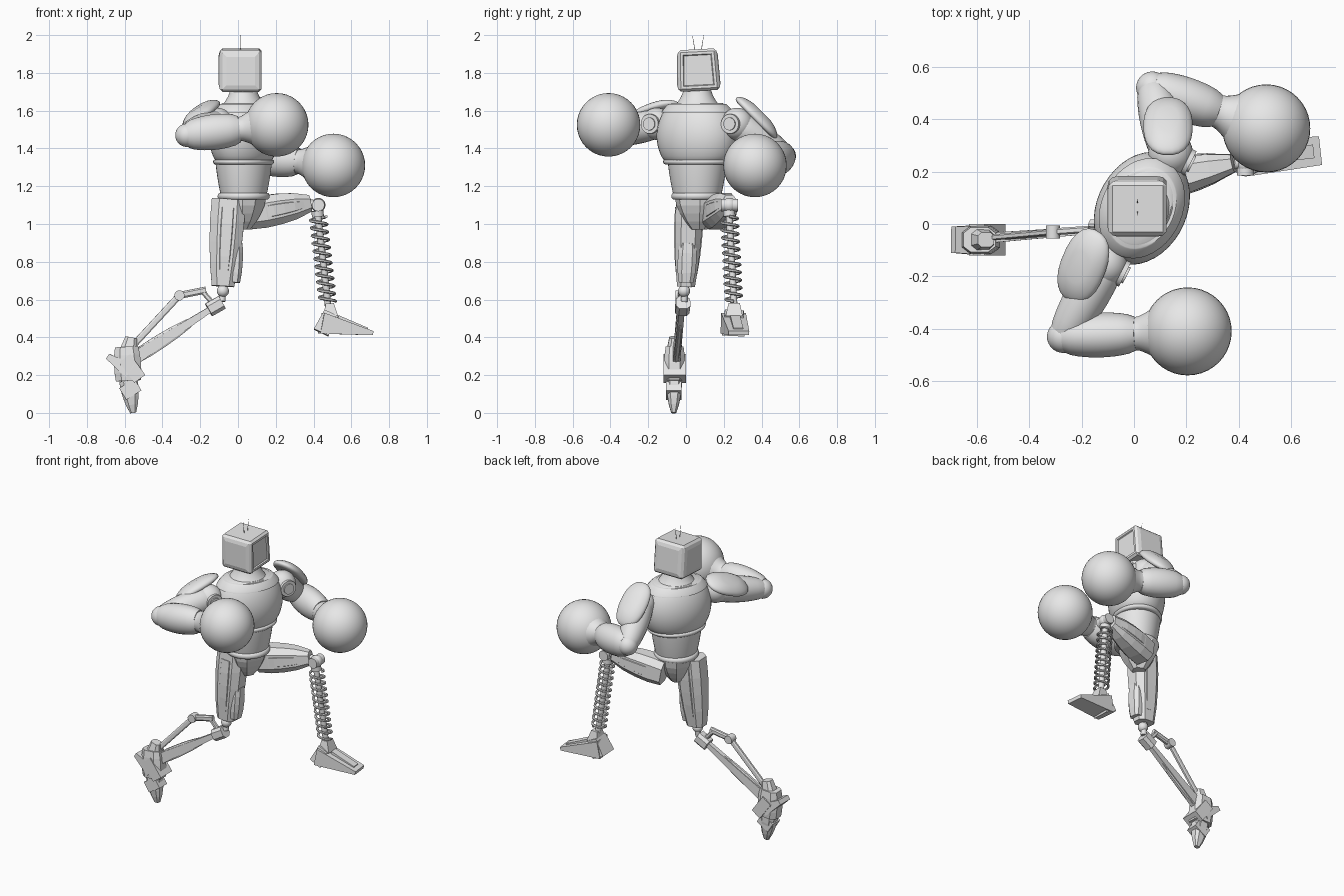
import bpy, bmesh, math
from mathutils import Vector, Matrix

cube = bpy.data.objects.get("Cube")
if cube:
    bpy.data.objects.remove(cube)

grey = bpy.data.materials.new("plain grey")
grey.use_nodes = True
grey.diffuse_color = (.8, .8, .8, 1)
grey.node_tree.nodes["Principled BSDF"].inputs["Base Color"].default_value = grey.diffuse_color


def point(x, y, z):
    return Vector((x, y, z))


def finish(bm, name, smooth):
    bmesh.ops.recalc_face_normals(bm, faces=bm.faces)
    mesh = bpy.data.meshes.new(name)
    bm.to_mesh(mesh)
    bm.free()
    mesh.materials.append(grey)
    part = bpy.data.objects.new(name, mesh)
    bpy.context.collection.objects.link(part)
    if smooth:
        bpy.ops.object.select_all(action='DESELECT')
        part.select_set(True)
        bpy.context.view_layer.objects.active = part
        bpy.ops.object.shade_smooth_by_angle(angle=math.radians(40))


def skin(name, path, sizes, sides, up, power, smooth):
    """Skin rings of the given half width and half height set square to a path."""
    bm = bmesh.new()
    rings = []
    for i, (centre, (width, height)) in enumerate(zip(path, sizes)):
        along = path[min(i + 1, len(path) - 1)] - path[max(i - 1, 0)]
        across = along.cross(up).normalized()
        above = across.cross(along).normalized()
        ring = []
        for k in range(sides):
            angle = math.tau * (k + .5) / sides
            c, s = math.cos(angle), math.sin(angle)
            c = math.copysign(abs(c) ** power, c)
            s = math.copysign(abs(s) ** power, s)
            ring.append(bm.verts.new(centre + across * c * width + above * s * height))
        rings.append(ring)
    for low, high in zip(rings, rings[1:]):
        for k in range(sides):
            j = (k + 1) % sides
            bm.faces.new((low[k], low[j], high[j], high[k]))
    bm.faces.new(rings[0])
    bm.faces.new(rings[-1])
    finish(bm, name, smooth)


def limb(name, start, end, width, end_width=None, bulge=0, depth=1, end_depth=None,
         sides=24, up=None, power=1, smooth=True, steps=10):
    """Tapered part between two points, swelling by bulge at its middle."""
    end_width = width if end_width is None else end_width
    end_depth = depth if end_depth is None else end_depth
    if up is None:
        steep = abs((end - start).normalized().z) > .8
        up = point(1, 0, 0) if steep else point(0, 0, 1)
    path, sizes = [], []
    for i in range(steps + 1):
        t = i / steps
        size = width + (end_width - width) * t + bulge * math.sin(math.pi * t) ** .6
        path.append(start.lerp(end, t))
        sizes.append((size, size * (depth + (end_depth - depth) * t)))
    skin(name, path, sizes, sides, up, power, smooth)


def plate(name, start, end, width, end_width=None, bulge=0, **shape):
    """Flat-faced limb with chamfered corners."""
    limb(name, start, end, width, end_width, bulge, sides=8, power=.7, smooth=False, steps=4, **shape)


def block(name, start, end, width, end_width=None, **shape):
    """Four-sided tapered box."""
    limb(name, start, end, width, end_width, sides=4, power=0, smooth=False, steps=1, **shape)


def ball(name, centre, radius):
    bm = bmesh.new()
    bmesh.ops.create_uvsphere(bm, u_segments=40, v_segments=20, radius=radius)
    bmesh.ops.translate(bm, verts=bm.verts, vec=centre)
    finish(bm, name, True)


# Head: bevelled box with a recessed screen and raised side panels
bm = bmesh.new()
bmesh.ops.create_cube(bm, size=.22)
for vert in bm.verts:
    if vert.co.z > 0:
        vert.co.y *= .92
bmesh.ops.bevel(bm, geom=bm.edges[:], offset=.013, segments=1, affect='EDGES')
bm.normal_update()
large = [f for f in bm.faces if f.calc_area() > .02]
screen = [f for f in large if f.normal.x > .9]
panels = [f for f in large if f.normal.x < -.9 or abs(f.normal.y) > .9]
bmesh.ops.inset_individual(bm, faces=screen, thickness=.02)
bmesh.ops.inset_individual(bm, faces=screen, thickness=.006, depth=-.008)
bmesh.ops.inset_individual(bm, faces=panels, thickness=.03, depth=.006)
bmesh.ops.rotate(bm, verts=bm.verts, matrix=Matrix.Rotation(math.radians(3), 3, 'X'))
head = point(.014, .064, 1.815)
bmesh.ops.translate(bm, verts=bm.verts, vec=head)
finish(bm, "head", False)
for side, lean in (("right", -.03), ("left", .03)):
    limb(side + "_antenna", head, head + point(0, lean, .185), .004, .001, sides=6)

# Torso: stacked oval sections that face partly to the right
facing = point(.89, -.45, 0)


def torso(name, low, high, width, end_width, bulge, depth):
    limb(name, point(.03, .06, low), point(.03, .06, high), width, end_width, bulge, depth,
         sides=40, up=facing, steps=16)


torso("chest", 1.32, 1.64, .16, .14, .075, .76)
torso("chest_rim", 1.315, 1.34, .175, .18, .01, .82)
torso("collar", 1.59, 1.635, .2, .16, .004, .77)
torso("neck", 1.61, 1.73, .14, .075, -.018, .95)
torso("abdomen", 1.14, 1.33, .125, .158, .004, .93)
torso("belt", 1.13, 1.165, .128, .128, .01, 1)
plate("pelvis", point(.02, .07, .97), point(.02, .07, 1.14), .04, .12, .015, up=facing)


# Arms: shoulder ball with front disc, domed pad, upper arm, forearm and round fist
def arm(side, shoulder, elbow, fist, pad, normal, axis):
    ball(side + "_shoulder", shoulder, .085)
    for name, radius, reach in (("_shoulder_disc", .052, .085), ("_shoulder_cap", .034, .093)):
        limb(side + name, shoulder, shoulder + facing * reach, radius, steps=1)
    normal.normalize()
    limb(side + "_shoulder_pad", pad - normal * .02, pad + normal * .04, .08, .04, .03,
         depth=1.6, up=axis, power=.85)
    limb(side + "_upper_arm", shoulder, elbow, .07, .055, .02)
    ball(side + "_elbow", elbow, .062)
    reach = (fist - elbow).normalized()
    wrist = fist - reach * .2
    limb(side + "_forearm", elbow, wrist, .06, .064, .024, depth=1.1)
    limb(side + "_cuff", wrist, fist - reach * .06, .064, .155, -.014)
    ball(side + "_fist", fist, .168)


arm("right", point(-.11, -.155, 1.53), point(-.27, -.43, 1.47), point(.205, -.41, 1.525),
    point(-.195, -.16, 1.585), point(-.5, -.1, .85), point(-.45, -.9, -.2))
arm("left", point(.14, .27, 1.53), point(.07, .52, 1.36), point(.505, .365, 1.31),
    point(.13, .375, 1.565), point(0, .7, .7), point(0, .7, -.7))

# Right leg: plated thigh and knee joint
hip, knee = point(-.05, .02, 1.13), point(-.08, 0, .67)
plate("right_thigh", hip, knee, .075, .05, .01, depth=1.25)
plate("right_thigh_plate", hip.lerp(knee, .1), hip.lerp(knee, .85), .08, .06, .008, depth=.7)
plate("right_knee_guard", point(-.01, .01, .9), point(-.02, 0, .69), .045, .04, .01, depth=.8)
knee_ball = point(-.08, -.01, .645)
ball("right_knee", knee_ball, .032)
limb("right_knee_pin", knee, point(-.085, -.01, .59), .018)
shin_top = point(-.12, -.02, .565)
plate("right_knee_block", point(-.085, -.015, .585), point(-.155, -.02, .545), .04)

# Right shin: a blade and a jointed strut
ankle = point(-.58, -.055, .27)
calf = point(-.31, -.03, .622)
block("right_shin", shin_top, ankle, .014, .02, depth=1, end_depth=1.8)
plate("right_shin_blade", shin_top.lerp(ankle, .3), shin_top.lerp(ankle, .95), .01, .014, .004, depth=2.5)
plate("right_calf_link", point(-.17, -.02, .65), calf, .014, depth=1.4)
plate("right_calf_hinge", shin_top, point(-.19, -.02, .645), .014)
limb("right_calf_joint", calf - point(0, .025, 0), calf + point(0, .025, 0), .027)
plate("right_calf_strut", calf, ankle + point(0, 0, .06), .012, depth=1.5)

# Right foot: hangs toe down
arch, toe = point(-.58, -.062, .17), point(-.555, -.065, 0)
plate("right_ankle", point(-.565, -.06, .4), point(-.59, -.06, .28), .03, .055, depth=1.1)
plate("right_foot", point(-.59, -.06, .35), arch, .05, .054, .006, depth=1.3)
plate("right_toe", arch, toe, .043, .014, .008, depth=1.2)
block("right_heel", arch + point(.01, 0, .05), point(-.69, -.06, .3), .058, .05, depth=.7, end_depth=.3)
block("right_foot_plate", point(-.6, -.06, .29), point(-.52, -.06, .18), .06, depth=.6)
block("right_toe_plate", point(-.61, -.065, .1), point(-.53, -.065, .15), .04, depth=.9)

# Left leg: raised thigh and knee joint
hip, knee = point(.05, .155, 1.05), point(.38, .232, 1.11)
plate("left_thigh", hip, knee, .08, .036, .015, depth=1.05, end_depth=1.3)
plate("left_thigh_plate", hip.lerp(knee, .2), hip.lerp(knee, .9), .08, .045, .012, depth=.7)
joint = point(.425, .23, 1.1)
limb("left_knee_arm", knee, joint, .022)
limb("left_knee", joint - point(0, .045, 0), joint + point(0, .045, 0), .033, steps=1)
ball("left_knee_ball", joint, .038)

# Left shin: a coil spring around a rod
top, bottom = point(.42, .228, 1.07), point(.478, .255, .56)
limb("left_shin_rod", top, bottom, .018)
limb("left_spring_cap", top, top.lerp(bottom, .06), .032)
turns, steps = 11, 16
coil = []
for i in range(turns * steps + 1):
    angle = math.tau * i / steps
    centre = top.lerp(bottom, .06 + .88 * i / (turns * steps))
    coil.append(centre + point(math.cos(angle), math.sin(angle), 0) * .043)
skin("left_spring", coil, [(.008, .008)] * len(coil), 6, point(0, 0, 1), 1, True)

# Left foot: wedge with an ankle block and a raised ridge
heel, tip = point(.44, .25, .475), point(.71, .28, .422)
block("left_foot", heel, tip, .066, .055, depth=.85, end_depth=.2)
block("left_heel", heel - point(0, 0, .05), heel + point(.05, .005, .055), .06, .05, depth=.7)
block("left_ankle", point(.49, .255, .51), point(.486, .255, .58), .045, .03, depth=.9, end_depth=.7)
block("left_foot_ridge", heel.lerp(tip, .3) + point(0, 0, .02), heel.lerp(tip, .9) + point(0, 0, .01),
      .026, depth=1.5, end_depth=.5)
